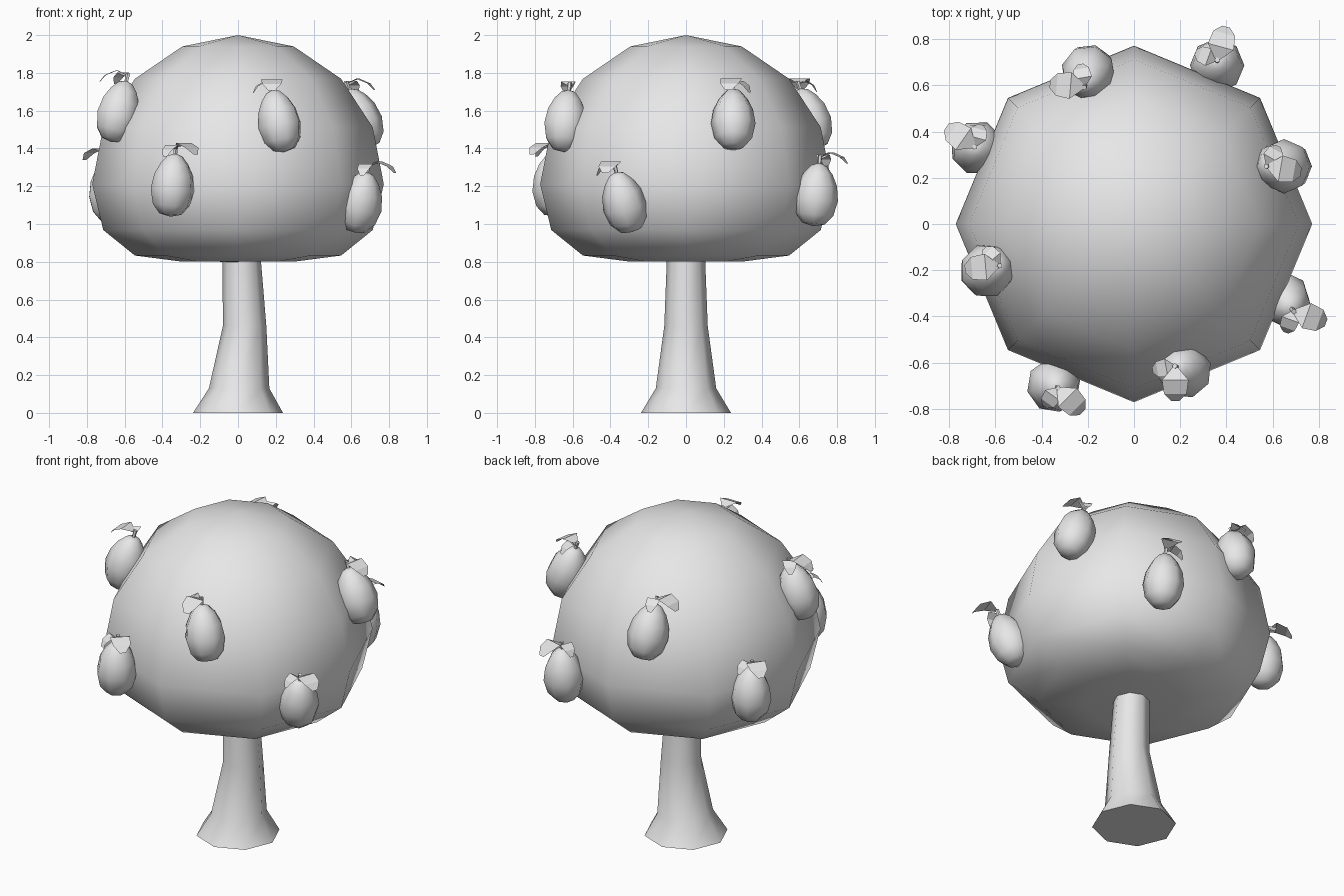
import bpy, bmesh, math
from mathutils import Vector, Matrix

if "Cube" in bpy.data.objects:
    bpy.data.objects.remove(bpy.data.objects["Cube"])

grey = bpy.data.materials.new("plain_grey")
grey.use_nodes = True
grey.diffuse_color = (0.8, 0.8, 0.8, 1)
grey.node_tree.nodes["Principled BSDF"].inputs["Base Color"].default_value = (0.8, 0.8, 0.8, 1)


def finish(name, bm, smooth_angle=None, matrix=None):
    """Turn a bmesh into a named, coloured object."""
    bmesh.ops.recalc_face_normals(bm, faces=bm.faces)
    mesh = bpy.data.meshes.new(name)
    bm.to_mesh(mesh)
    bm.free()
    mesh.materials.append(grey)
    obj = bpy.data.objects.new(name, mesh)
    bpy.context.collection.objects.link(obj)
    if matrix:
        obj.matrix_world = matrix
    if smooth_angle:
        bpy.ops.object.select_all(action="DESELECT")
        obj.select_set(True)
        bpy.context.view_layer.objects.active = obj
        bpy.ops.object.shade_smooth_by_angle(angle=math.radians(smooth_angle))
    return obj


def loft(rings, sides=8):
    """Skin stacked rings given as (radius, z, x offset); radius 0 closes to a point."""
    bm = bmesh.new()
    loops = []
    for radius, z, dx in rings:
        if radius == 0:
            loops.append([bm.verts.new((dx, 0, z))] * sides)
        else:
            angles = [math.tau * i / sides for i in range(sides)]
            loops.append([bm.verts.new((dx + radius * math.cos(a), radius * math.sin(a), z))
                          for a in angles])
    for low, high in zip(loops, loops[1:]):
        for i in range(sides):
            j = (i + 1) % sides
            corners = dict.fromkeys((low[i], low[j], high[j], high[i]))
            bm.faces.new(list(corners))
    for loop in (loops[0], loops[-1]):
        if len(set(loop)) == sides:
            bm.faces.new(loop)
    return bm


# Flared trunk with a slight bend
finish("trunk", loft([(0.238, 0, 0), (0.16, 0.13, 0.006), (0.115, 0.46, 0.035),
                      (0.102, 0.8, 0.02), (0.1, 0.9, 0.02)]), 60)

# Canopy: a dome above, flattened below
canopy_rings = []
for k in range(9):
    angle = math.pi * k / 8
    c = math.cos(angle)
    z = 1.21 + 0.79 * c if c >= 0 else 1.21 - 0.41 * math.sin(min(1, -c * 1.05) * math.pi / 2)
    canopy_rings.append((0 if k in (0, 8) else 0.772 * math.sin(angle), z, 0))
finish("canopy", loft(canopy_rings), 80)


def leaf(name, base, heading, length, width):
    """A thin drooping leaf pointing along the heading."""
    bm = bmesh.new()
    rows = [(0, 0.12, 0), (0.4, 1, 0.025), (0.8, 0.85, 0.0), (1, 0.3, -0.035)]
    pairs = []
    for along, wide, rise in rows:
        pairs.append([bm.verts.new((along * length, s * wide * width / 2, rise))
                      for s in (-1, 1)])
    for (a, b), (c, d) in zip(pairs, pairs[1:]):
        bm.faces.new((a, c, d, b))
    bmesh.ops.solidify(bm, geom=bm.faces[:], thickness=0.01)
    finish(name, bm, matrix=Matrix.Translation(base) @ Matrix.Rotation(math.radians(heading), 4, "Z"))


# Fruit: centre, lean of the axis, headings of the large and small leaf
fruits = [
    ((0.215, -0.635, 1.55), (-0.19, 0.1), -90, 190),
    ((-0.63, -0.2, 1.6), (0.25, 0.1), 185, 130),
    ((-0.2, 0.65, 1.56), (-0.08, -0.3), 175, 100),
    ((0.64, 0.25, 1.56), (-0.35, 0), -10, 60),
    ((-0.345, -0.7, 1.21), (0.08, -0.05), -45, 235),
    ((-0.68, 0.33, 1.18), (-0.05, 0.02), 145, 75),
    ((0.36, 0.69, 1.16), (0, 0.1), 75, 160),
    ((0.65, -0.33, 1.12), (0.22, -0.25), -20, 250),
]
egg = [(0, -0.172, 0), (0.06, -0.158, 0), (0.1, -0.11, 0), (0.118, -0.03, 0),
       (0.105, 0.05, 0), (0.075, 0.11, 0), (0.04, 0.15, 0), (0, 0.165, 0)]
stem = [(0.01, 0.15, 0), (0.012, 0.205, 0)]

for n, (centre, lean, big, small) in enumerate(fruits, 1):
    axis = Vector((lean[0], lean[1], 1)).normalized()
    place = Matrix.Translation(centre) @ axis.to_track_quat("Z", "Y").to_matrix().to_4x4()
    finish(f"fruit_{n}", loft(egg), 80, place)
    finish(f"fruit_stem_{n}", loft(stem, 5), None, place)
    tip = Vector(centre) + axis * 0.195
    leaf(f"large_leaf_{n}", tip, big, 0.15, 0.115)
    leaf(f"small_leaf_{n}", tip - Vector((0, 0, 0.012)), small, 0.1, 0.08)
